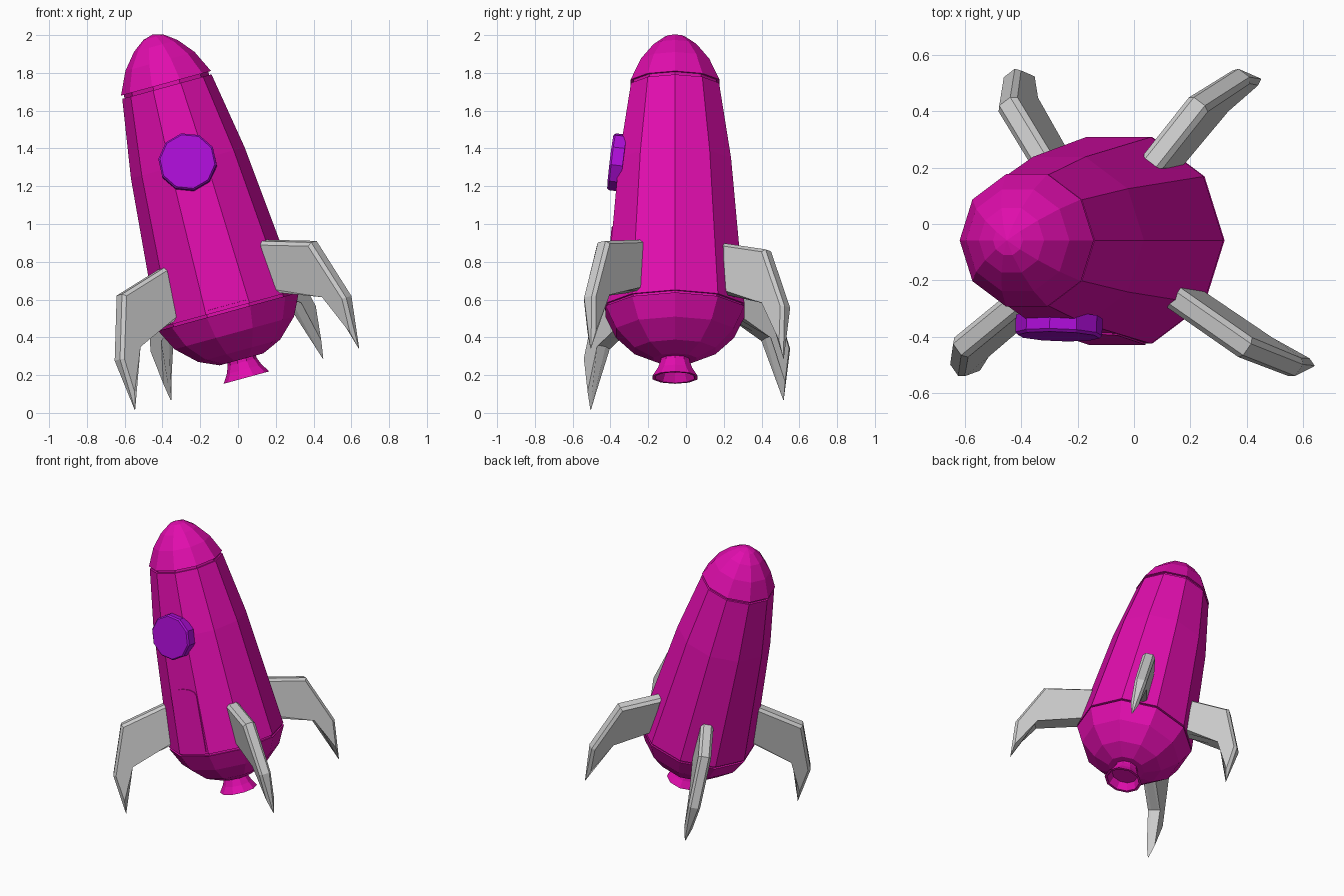
import bpy, bmesh
from math import sin, cos, pi, radians
from mathutils import Matrix, Vector

if "Cube" in bpy.data.objects:
    bpy.data.objects.remove(bpy.data.objects["Cube"])

# Whole rocket leans towards -x
LEAN = Matrix.Translation((0.045, -0.058, 0.187)) @ Matrix.Rotation(radians(-15.3), 4, 'Y')


def material(name, rgb):
    m = bpy.data.materials.new(name)
    m.diffuse_color = (*rgb, 1)
    m.use_nodes = True
    m.node_tree.nodes["Principled BSDF"].inputs["Base Color"].default_value = m.diffuse_color
    return m


PINK = material("magenta", (0.75, 0.004, 0.42))
PURPLE = material("purple", (0.42, 0.004, 0.68))


def finish(name, bm, mat=None, local=Matrix()):
    bmesh.ops.recalc_face_normals(bm, faces=bm.faces)
    bm.transform(LEAN @ local)
    me = bpy.data.meshes.new(name)
    bm.to_mesh(me)
    bm.free()
    ob = bpy.data.objects.new(name, me)
    bpy.context.collection.objects.link(ob)
    if mat:
        me.materials.append(mat)
    return ob


def lathe(name, profile, mat, sides=10, local=Matrix()):
    """Closed faceted solid from (radius, height) points."""
    bm = bmesh.new()
    rings = []
    for r, h in profile:
        if r == 0:
            rings.append([bm.verts.new((0, 0, h))] * sides)
        else:
            rings.append([bm.verts.new((r * cos(2 * pi * i / sides), r * sin(2 * pi * i / sides), h))
                          for i in range(sides)])
    for a, b in zip(rings, rings[1:]):
        for i in range(sides):
            j = (i + 1) % sides
            bm.faces.new(list(dict.fromkeys((a[i], a[j], b[j], b[i]))))
    for r, ring in ((profile[0][0], rings[0]), (profile[-1][0], rings[-1])):
        if r:
            bm.faces.new(ring)
    return finish(name, bm, mat, local)


def prism(outline, bevel):
    """Solid from (x, z, half thickness) points, thickness along y."""
    bm = bmesh.new()
    a = [bm.verts.new((x, -t, z)) for x, z, t in outline]
    b = [bm.verts.new((x, t, z)) for x, z, t in outline]
    fa, fb = bm.faces.new(a), bm.faces.new(b[::-1])
    for i in range(len(a)):
        j = (i + 1) % len(a)
        bm.faces.new((a[j], a[i], b[i], b[j]))
    if bevel:
        rim = list(set(fa.edges) | set(fb.edges))
        bmesh.ops.bevel(bm, geom=rim, offset=bevel, segments=1, affect='EDGES')
    return bm


# Hull pieces with narrow grooves between them
lathe("hull", [(0.372, 0.35), (0.372, 0.376), (0.386, 0.376), (0.312, 1.178),
               (0.245, 1.597), (0.232, 1.597), (0.232, 1.63)], PINK)
lathe("nose_cone", [(0.23, 1.615), (0.247, 1.615), (0.19, 1.735), (0.12, 1.82),
                    (0.055, 1.868), (0, 1.883)], PINK)
lathe("tail_bowl", [(0.12, 0.1), (0.225, 0.147), (0.328, 0.245), (0.386, 0.362), (0.372, 0.362)], PINK)

# Hollow engine nozzle
lathe("nozzle", [(0.076, 0.13), (0.08, 0.085), (0.096, 0.045), (0.125, 0.0),
                 (0.108, 0.0), (0.085, 0.05), (0, 0.05)], PINK)

# Round window lying on the front wall
window_pose = Matrix.Translation((0, -0.296, 1.18)) @ Matrix.Rotation(radians(83), 4, 'X') \
    @ Matrix.Rotation(radians(15), 4, 'Z')
lathe("window", [(0.155, -0.025), (0.155, 0.036), (0.146, 0.046), (0, 0.046)], PURPLE, 10, window_pose)

# Arched door panel, slightly proud of the front wall
arch = [(0.105 * cos(pi * i / 6), 0.40 + 0.045 * sin(pi * i / 6), 0.012) for i in range(7)]
door = prism([(-0.105, 0.02, 0.012), (0.105, 0.02, 0.012)] + arch, 0)
slope = Matrix.Translation((0, -0.361, 0.376)) @ Matrix.Rotation(radians(-5.0), 4, 'X')
finish("door", door, PINK, slope)

# Four bent landing fins: front pair on the hull edges, back pair on the hull faces
T = 0.043
FIN = [(0.33, 0.68, T), (0.66, 0.60, T), (0.785, 0.27, T), (0.76, -0.01, 0.02),
       (0.66, 0.32, T), (0.33, 0.40, T)]
for name, angle, shift in (("front", -36, 0.0), ("back", 54, -0.05)):
    for side, a in (("right", angle), ("left", 180 - angle)):
        pose = Matrix.Rotation(radians(a), 4, 'Z')
        pts = [(r + (shift if r > 0.5 else 0), h, t) for r, h, t in FIN]
        finish(f"{name}_{side}_fin", prism(pts, 0.018), None, pose)
